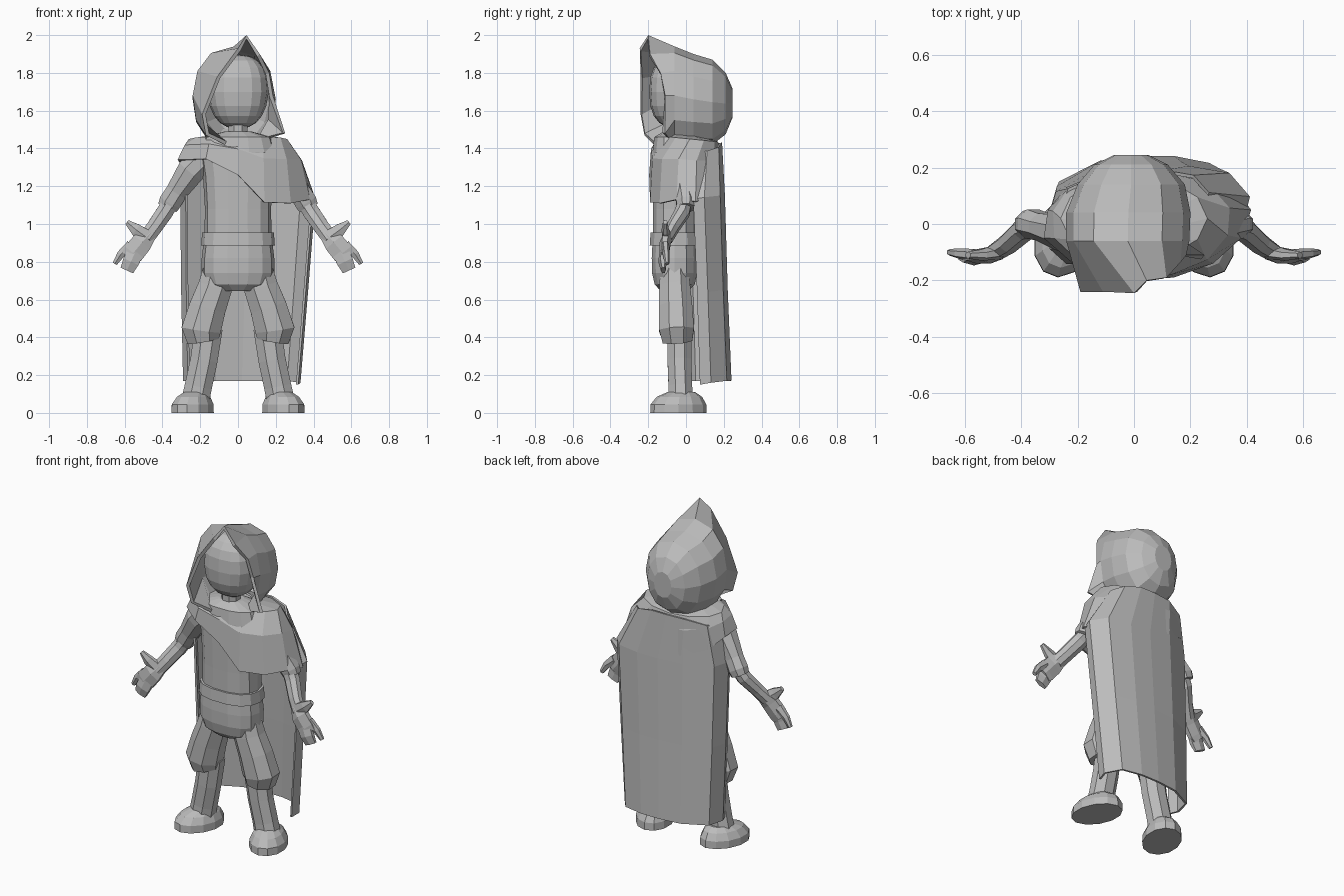
import bpy, bmesh, math
from mathutils import Vector, Matrix

grey = bpy.data.materials.new("plain grey")
grey.diffuse_color = (0.5, 0.5, 0.5, 1)


def make(name, bm, mirror=False, thick=0, offset=-1):
    bmesh.ops.recalc_face_normals(bm, faces=bm.faces)
    me = bpy.data.meshes.new(name)
    bm.to_mesh(me)
    bm.free()
    me.materials.append(grey)
    ob = bpy.data.objects.new(name, me)
    bpy.context.collection.objects.link(ob)
    if thick:
        s = ob.modifiers.new("thickness", 'SOLIDIFY')
        s.thickness, s.offset = thick, offset
    if mirror:
        ob.modifiers.new("mirror", 'MIRROR')
    return ob


def loft(name, rings, closed=True, caps=(True, True), **kw):
    """Skin a list of point rings."""
    bm = bmesh.new()
    vs = [[bm.verts.new(p) for p in r] for r in rings]
    n = len(rings[0])
    for a, b in zip(vs, vs[1:]):
        for i in range(n if closed else n - 1):
            j = (i + 1) % n
            bm.faces.new((a[i], a[j], b[j], b[i]))
    if closed and caps[0]:
        bm.faces.new(vs[0])
    if closed and caps[1]:
        bm.faces.new(vs[-1])
    return make(name, bm, **kw)


def power(c, e):
    return math.copysign(abs(c) ** e, c)


def flat_ring(x, y, z, rx, ry, n, turn=0.0, e=1.0):
    """Horizontal ellipse, boxier for a smaller exponent e."""
    m = Matrix.Rotation(turn, 3, 'Z')
    c = Vector((x, y, z))
    return [c + m @ Vector((rx * power(math.sin(t), e), -ry * power(math.cos(t), e), 0))
            for t in (2 * math.pi * (i + 0.5) / n for i in range(n))]


def tube(name, path, n=8):
    """Mirrored limb along a path of (x, y, z, width, depth)."""
    pts = [Vector(p[:3]) for p in path]
    rings = []
    for i, p in enumerate(path):
        d = (pts[min(i + 1, len(pts) - 1)] - pts[max(i - 1, 0)]).normalized()
        u = d.cross(Vector((0, 1, 0))).normalized()
        v = d.cross(u)
        rings.append([pts[i] + u * p[3] * math.cos(t) + v * p[4] * math.sin(t)
                      for t in (2 * math.pi * (k + 0.5) / n for k in range(n))])
    return loft(name, rings, mirror=True)


# Torso, pelvis and belt
def trunk(name, rows):
    loft(name, [flat_ring(0, -0.06, z, rx, ry, 14, 0, 0.82) for z, rx, ry in rows])


trunk("torso", ((0.92, 0.178, 0.118), (1.08, 0.175, 0.118), (1.25, 0.185, 0.12),
                (1.38, 0.205, 0.12), (1.46, 0.18, 0.11), (1.49, 0.07, 0.06)))
trunk("pelvis", ((0.94, 0.178, 0.118), (0.82, 0.192, 0.124), (0.74, 0.192, 0.122),
                 (0.68, 0.17, 0.108), (0.645, 0.09, 0.075)))
trunk("belt", ((0.885, 0.175, 0.12), (0.885, 0.195, 0.135), (0.955, 0.19, 0.13),
               (0.955, 0.17, 0.115)))
loft("neck", [flat_ring(0, -0.07, z, 0.055, 0.055, 8) for z in (1.44, 1.56)])

# Head: rounded oval with a flattish face
bm = bmesh.new()
bmesh.ops.create_uvsphere(bm, u_segments=16, v_segments=10, radius=1)
for v in bm.verts:
    x, y, z = (power(c, 0.8) for c in v.co)
    v.co = (0.163 * x * (1 - 0.12 * max(0, -z)), -0.04 + 0.155 * y, 1.70 + 0.195 * z)
make("head", bm)

# Hood: lopsided face opening swept back to a rounded rear
opening = [(0.045, -0.2, 2.0), (0.115, -0.19, 1.90), (0.165, -0.135, 1.80), (0.185, -0.11, 1.68),
           (0.25, -0.11, 1.48), (0.17, -0.09, 1.455), (0.03, -0.08, 1.43), (-0.07, -0.17, 1.42),
           (-0.17, -0.22, 1.47), (-0.19, -0.24, 1.58), (-0.11, -0.24, 1.78), (0.0, -0.245, 1.93)]
rings = [opening]
for y, x, rx, top, bottom in ((-0.06, -0.022, 0.218, 1.94, 1.42), (0.04, -0.02, 0.22, 1.90, 1.42),
                              (0.14, -0.01, 0.19, 1.87, 1.42), (0.21, -0.01, 0.13, 1.80, 1.475),
                              (0.245, -0.01, 0.06, 1.72, 1.56)):
    c, h = (top + bottom) / 2, (top - bottom) / 2
    rings.append([(rx * power(math.sin(t), 0.6 if math.cos(t) < 0 and y < 0.1 else 0.85) + x, y,
                   c + h * math.cos(t)) for t in (math.pi * i / 6 for i in range(12))])
loft("hood", rings, caps=(False, True), thick=0.02)

# Shoulder wrap, longer over one arm
hem = [(0.0, -0.195, 1.26), (0.14, -0.19, 1.115), (0.28, -0.14, 1.11), (0.38, -0.05, 1.13),
       (0.415, 0.05, 1.12), (0.34, 0.15, 1.13), (0.1, 0.195, 1.18), (-0.1, 0.19, 1.2),
       (-0.24, 0.13, 1.25), (-0.305, 0.05, 1.32), (-0.32, -0.05, 1.34), (-0.17, -0.18, 1.345)]
turns = [math.pi * i / 6 for i in range(12)]
collar = [(0.26 * math.sin(t), 0.02 - 0.15 * math.cos(t), 1.45 + 0.015 * math.cos(t)) for t in turns]
middle = [(a[0] + (b[0] - a[0]) * 0.6, a[1] + (b[1] - a[1]) * 0.85, a[2] + (b[2] - a[2]) * 0.33)
          for a, b in zip(collar, hem)]
inner = [(0.10 * math.sin(t), -0.02 - 0.09 * math.cos(t), 1.475) for t in turns]
loft("shoulder_wrap", [inner, collar, middle, hem], caps=(False, False), thick=0.012)

# Cape: left edge, back panels, right edge at each height
rows = []
for z, xl, xr, back, edge, slope in (
        (1.43, -0.25, 0.26, 0.185, 0.07, 0.06), (1.15, -0.30, 0.405, 0.2, 0.04, 0),
        (0.65, -0.295, 0.365, 0.215, 0.06, 0), (0.17, -0.285, 0.325, 0.235, 0.075, 0)):
    c, w = (xl + xr) / 2, (xr - xl) / 2
    rows.append([(c + w * f, edge + (back - edge) * g, z - drop - slope * max(0, abs(f) - 0.4))
                 for f, g, drop in (
        (-0.92, -0.5, 0), (-1, -0.15, 0), (-0.92, 0.45, 0), (-0.45, 0.9, 0), (0, 1, 0),
        (0.4, 1, 0), (0.8, 0.85, 0), (1, 0.35, 0.01), (0.96, 0, 0.02))])
loft("cape", rows, closed=False, thick=0.012, offset=0)

# Arms
tube("sleeve", [(0.17, -0.04, 1.36, 0.085, 0.07), (0.25, -0.03, 1.28, 0.08, 0.068),
                (0.325, -0.01, 1.17, 0.062, 0.052), (0.36, 0, 1.115, 0.064, 0.056),
                (0.374, 0, 1.085, 0.057, 0.05)])
tube("forearm", [(0.34, 0, 1.14, 0.045, 0.04), (0.39, -0.02, 1.06, 0.048, 0.042),
                 (0.445, -0.07, 0.98, 0.045, 0.036), (0.49, -0.1, 0.92, 0.045, 0.03)])
tube("palm", [(0.47, -0.09, 0.945, 0.045, 0.028), (0.51, -0.11, 0.90, 0.064, 0.03),
              (0.555, -0.115, 0.845, 0.066, 0.026), (0.575, -0.115, 0.82, 0.058, 0.02)], 6)
tube("fingers", [(0.54, -0.115, 0.86, 0.052, 0.024), (0.567, -0.125, 0.80, 0.05, 0.022),
                 (0.588, -0.12, 0.755, 0.042, 0.014)], 6)
tube("index_finger", [(0.565, -0.11, 0.885, 0.035, 0.022), (0.62, -0.105, 0.84, 0.024, 0.018),
                      (0.652, -0.1, 0.79, 0.014, 0.012)], 6)
tube("thumb", [(0.485, -0.1, 0.93, 0.045, 0.026), (0.54, -0.11, 0.97, 0.037, 0.02),
               (0.588, -0.11, 1.01, 0.015, 0.012)], 6)

# Breeches, lower legs and shoes
tube("breeches", [(0.105, -0.06, 0.76, 0.085, 0.08), (0.12, -0.06, 0.67, 0.098, 0.088),
                  (0.16, -0.055, 0.56, 0.105, 0.095), (0.195, -0.05, 0.44, 0.113, 0.10),
                  (0.185, -0.045, 0.38, 0.09, 0.085)])
tube("lower_leg", [(0.155, -0.035, 0.45, 0.08, 0.07), (0.18, -0.035, 0.28, 0.078, 0.068),
                   (0.21, -0.03, 0.14, 0.078, 0.068), (0.225, -0.03, 0.07, 0.08, 0.07)])
loft("shoe", [flat_ring(x, y, z, rx, ry, 12, 0.38) for x, y, z, rx, ry in (
    (0.24, -0.04, 0.0, 0.108, 0.155), (0.24, -0.04, 0.045, 0.107, 0.153),
    (0.235, -0.035, 0.085, 0.085, 0.125), (0.225, -0.025, 0.11, 0.06, 0.075))], mirror=True)
